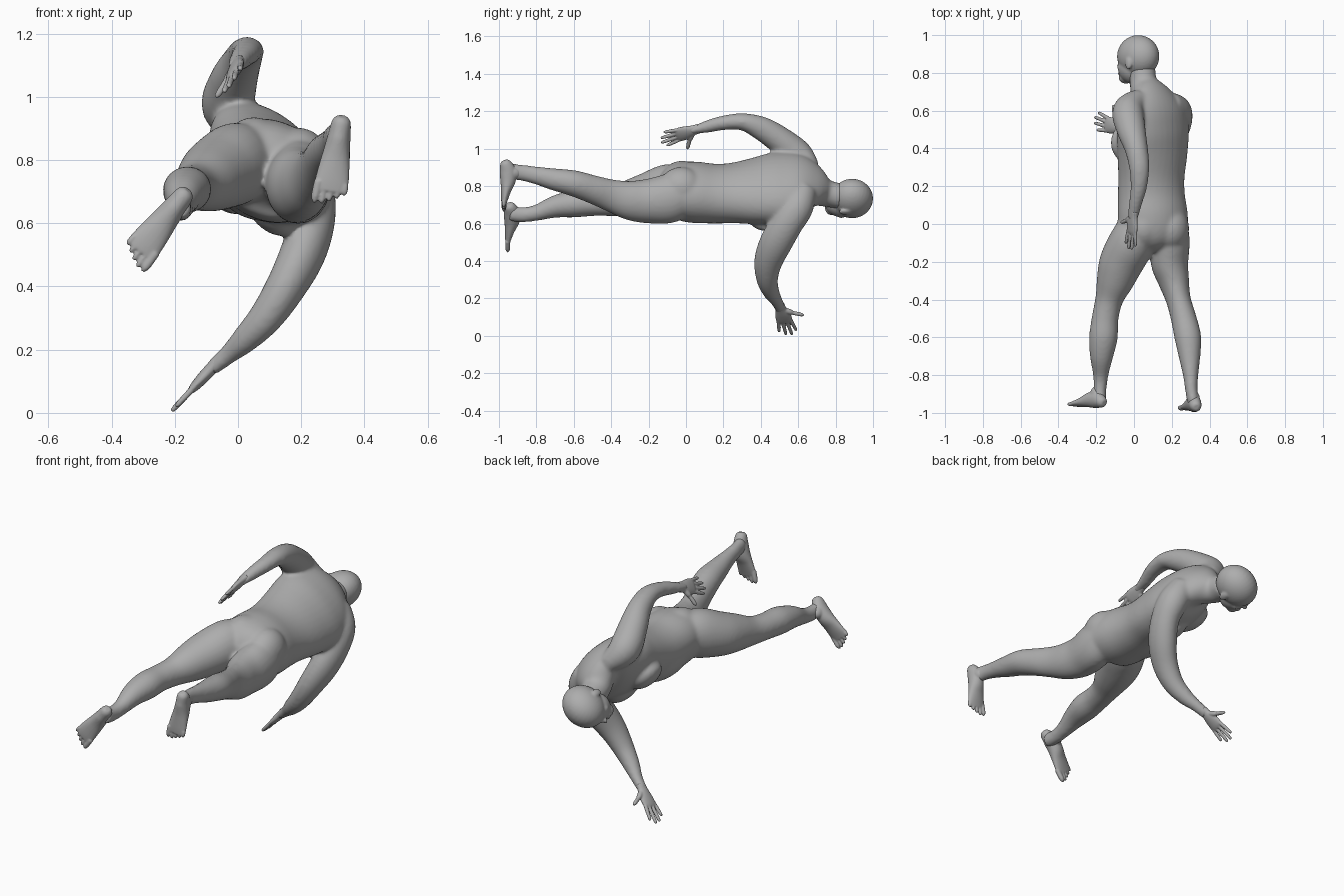
import bpy, bmesh, math
from mathutils import Vector, Matrix, Quaternion

skin = bpy.data.materials.new("grey skin")
skin.diffuse_color = (0.42, 0.42, 0.42, 1)


def catmull(p0, p1, p2, p3, t):
    return [0.5 * (2 * b + (c - a) * t + (2 * a - 5 * b + 4 * c - d) * t * t
                   + (3 * b - a - 3 * c + d) * t ** 3) for a, b, c, d in zip(p0, p1, p2, p3)]


def loft(bm, stations, wide=(1, 0, 0), sub=5, n=24):
    """Closed tube through (x, y, z, half width, half depth, roll) stations."""
    st = [list(s) + [0] * (6 - len(s)) for s in stations]
    ext = [st[0]] + st + [st[-1]]
    pts = []
    for i in range(len(st) - 1):
        pts += [catmull(*ext[i:i + 4], k / sub) for k in range(sub)]
    pts.append(st[-1])
    rings = []
    for i, p in enumerate(pts):
        c = Vector(p[:3])
        t = (Vector(pts[min(i + 1, len(pts) - 1)][:3]) - Vector(pts[max(i - 1, 0)][:3])).normalized()
        u = Vector(wide)
        u = (u - t * u.dot(t)).normalized()
        u = Quaternion(t, math.radians(p[5])) @ u
        v = t.cross(u)
        rings.append([bm.verts.new(c + u * p[3] * math.cos(2 * math.pi * k / n)
                                   + v * p[4] * math.sin(2 * math.pi * k / n)) for k in range(n)])
    for r, s in zip(rings, rings[1:]):
        for k in range(n):
            bm.faces.new((r[k], r[(k + 1) % n], s[(k + 1) % n], s[k]))
    bm.faces.new(rings[0][::-1])
    bm.faces.new(rings[-1])


def blob(bm, centre, radii, x=(1, 0, 0), y=(0, 1, 0)):
    """Ellipsoid with radii along x, y and x cross y."""
    x, y = Vector(x).normalized(), Vector(y).normalized()
    cols = [x * radii[0], y * radii[1], x.cross(y) * radii[2]]
    m = Matrix(cols).transposed().to_4x4()
    m.translation = Vector(centre)
    bmesh.ops.create_uvsphere(bm, u_segments=32, v_segments=20, radius=1, matrix=m)


def digit(bm, p, q, r):
    """Finger or toe with a rounded tip."""
    d = (q - p).normalized()
    side = d.orthogonal()
    loft(bm, [(*p, r, r), (*p.lerp(q, 0.5), r, r), (*(q - d * r), r * 0.85, r * 0.85),
              (*q, r * 0.35, r * 0.35)], side, 4, 12)


def finish(name, bm, voxel, smooth):
    bmesh.ops.recalc_face_normals(bm, faces=bm.faces)
    me = bpy.data.meshes.new(name)
    bm.to_mesh(me)
    bm.free()
    me.materials.append(skin)
    ob = bpy.data.objects.new(name, me)
    bpy.context.collection.objects.link(ob)
    for p in me.polygons:
        p.use_smooth = True
    rm = ob.modifiers.new("blend", 'REMESH')
    rm.mode, rm.voxel_size, rm.use_smooth_shade = 'VOXEL', voxel, True
    sm = ob.modifiers.new("soften", 'SMOOTH')
    sm.factor, sm.iterations = 0.5, smooth


# body: torso, arms and legs blended into one skin
bm = bmesh.new()
loft(bm, [(.11, -.13, .75, .11, .065, 20), (.105, -.06, .77, .178, .138, 22),
          (.10, .03, .768, .192, .157, 25), (.092, .15, .76, .186, .15, 30),
          (.092, .25, .763, .19, .145, 36), (.098, .38, .775, .213, .146, 42),
          (.10, .50, .793, .228, .143, 45), (.102, .60, .81, .205, .12, 45),
          (.09, .67, .80, .15, .092, 45), (.052, .74, .765, .077, .074, 40),
          (.045, .83, .745, .07, .067, 40)], n=36)
for c in ((.05, -.02, .824), (.192, -.025, .79)):                      # buttocks
    blob(bm, c, (.1, .12, .112))
for c in ((-.045, .43, .755), (.10, .43, .637)):                       # chest muscles
    blob(bm, c, (.095, .10, .056), (-.7, 0, .7))
blob(bm, (.045, .17, .718), (.135, .19, .10), (-.85, 0, .5))           # belly
for c in ((.06, .52, .93), (.22, .52, .775)):                          # shoulder blades
    blob(bm, c, (.07, .11, .036), (-.7, 0, .7))
# left arm, reaching back over the body
loft(bm, [(.03, .67, .89, .05, .05), (-.03, .60, .962, .083, .082), (-.015, .50, 1.047, .077, .074),
          (.012, .40, 1.11, .062, .064), (.028, .30, 1.144, .054, .046), (.026, .20, 1.138, .044, .039),
          (.01, .12, 1.12, .036, .034), (-.003, .05, 1.102, .03, .023), (-.006, .02, 1.094, .027, .018)])
# right arm, hanging down
loft(bm, [(.18, .63, .78, .07, .07), (.225, .597, .69, .08, .085), (.234, .54, .60, .072, .086),
          (.203, .482, .50, .072, .088), (.152, .441, .40, .064, .077), (.09, .434, .305, .055, .059),
          (.025, .455, .235, .044, .045), (-.03, .485, .185, .031, .033), (-.085, .508, .14, .024, .03)])
# left leg
loft(bm, [(.03, .04, .80, .09, .09), (-.005, -.08, .79, .12, .13), (-.065, -.20, .757, .118, .118),
          (-.10, -.30, .735, .10, .10), (-.132, -.40, .716, .074, .077), (-.153, -.50, .71, .071, .07),
          (-.162, -.60, .705, .076, .073), (-.172, -.70, .69, .062, .06), (-.176, -.80, .657, .041, .043),
          (-.18, -.88, .647, .034, .041), (-.18, -.94, .656, .033, .042)])
# right leg
loft(bm, [(.19, .04, .77, .085, .09), (.195, -.08, .735, .1, .13), (.188, -.20, .72, .1, .12),
          (.21, -.30, .724, .083, .106), (.235, -.40, .75, .066, .087), (.263, -.50, .783, .068, .076),
          (.285, -.60, .815, .071, .07), (.294, -.70, .835, .058, .06), (.30, -.80, .857, .041, .048),
          (.304, -.88, .872, .033, .043), (.316, -.95, .878, .033, .045)])
finish("body", bm, .009, 14)

# head: skull, jaw, nose, brow and ears, face turned down to one side
bm = bmesh.new()
face, left = Vector((-.8, 0, -.6)), Vector((-.6, 0, .8))
mid = Vector((.02, 0, .732))


def on_head(f, y, l):
    return mid + face * f + left * l + Vector((0, y, 0))


def head_blob(f, y, l, radii):
    blob(bm, on_head(f, y, l), radii, face)


head_blob(-.003, .888, 0, (.12, .112, .096))
head_blob(.035, .83, 0, (.078, .088, .076))
head_blob(.078, .775, 0, (.036, .032, .042))
head_blob(.109, .797, 0, (.012, .012, .026))
head_blob(.09, .88, 0, (.024, .016, .055))
head_blob(.117, .838, 0, (.018, .012, .015))
head_blob(.11, .856, 0, (.014, .024, .009))
for s in (-1, 1):
    head_blob(-.008, .85, s * .094, (.02, .033, .01))
    head_blob(.088, .863, s * .032, (.014, .01, .016))
    head_blob(.07, .83, s * .042, (.028, .028, .026))
finish("head", bm, .006, 5)


# hands with four fingers and a thumb
def hand(name, wrist, tip, thumb_side):
    bm = bmesh.new()
    w, t = Vector(wrist), Vector(tip)
    length = (t - w).length
    d = (t - w).normalized()
    s = Vector(thumb_side)
    s = (s - d * s.dot(d)).normalized()
    k = length / .2

    def at(along, across):
        return w + d * along * k + s * across * k
    loft(bm, [(*at(-.02, 0), .028, .022), (*at(.01, 0), .03, .02), (*at(.05, .002), .041, .019),
              (*at(.09, 0), .044, .015), (*at(.108, 0), .037, .01)], s)
    for base, end, reach in ((.031, .046, .178), (.011, .017, .2), (-.011, -.013, .194), (-.031, -.044, .168)):
        digit(bm, at(.085, base), at(reach, end), .0098)
    digit(bm, at(.02, .015), at(.055, .062), .015)
    digit(bm, at(.048, .052), at(.078, .108), .011)
    finish(name, bm, .004, 3)


hand("left_hand", (-.003, .05, 1.102), (-.02, -.138, 1.045), (-.55, 0, -.8))
hand("right_hand", (-.075, .505, .15), (-.212, .55, .003), (.1, 1, .1))


# feet, soles turned away from the body, five toes each
def foot(name, heel, toe, big_side):
    bm = bmesh.new()
    h, t, up = Vector(heel), Vector(toe), Vector((0, 1, 0))
    d = (t - h).normalized()
    k = (t - h).length / .28
    s = d.cross(up) * big_side

    def at(along, across, high):
        return h + d * along * k + s * across + up * high
    loft(bm, [(*at(0, 0, .03), .014, .016), (*at(.015, 0, .034), .029, .03), (*at(.06, 0, .045), .036, .045),
              (*at(.11, 0, .042), .042, .041), (*at(.16, 0, .029), .049, .028), (*at(.21, 0, .018), .054, .018),
              (*at(.238, 0, .013), .05, .012)], s)
    blob(bm, at(.068, 0, .065), (.036, .05, .03), d)
    for i, reach in enumerate((.28, .28, .27, .258, .245)):
        a = .042 - .0212 * i
        digit(bm, at(.21, a, .015), at(reach, a * 1.08, .012), .014 if i == 0 else .0105)
    finish(name, bm, .0045, 4)


foot("left_foot", (-.158, -.978, .705), (-.338, -.965, .475), 1)
foot("right_foot", (.33, -1.0, .938), (.285, -.985, .658), -1)
